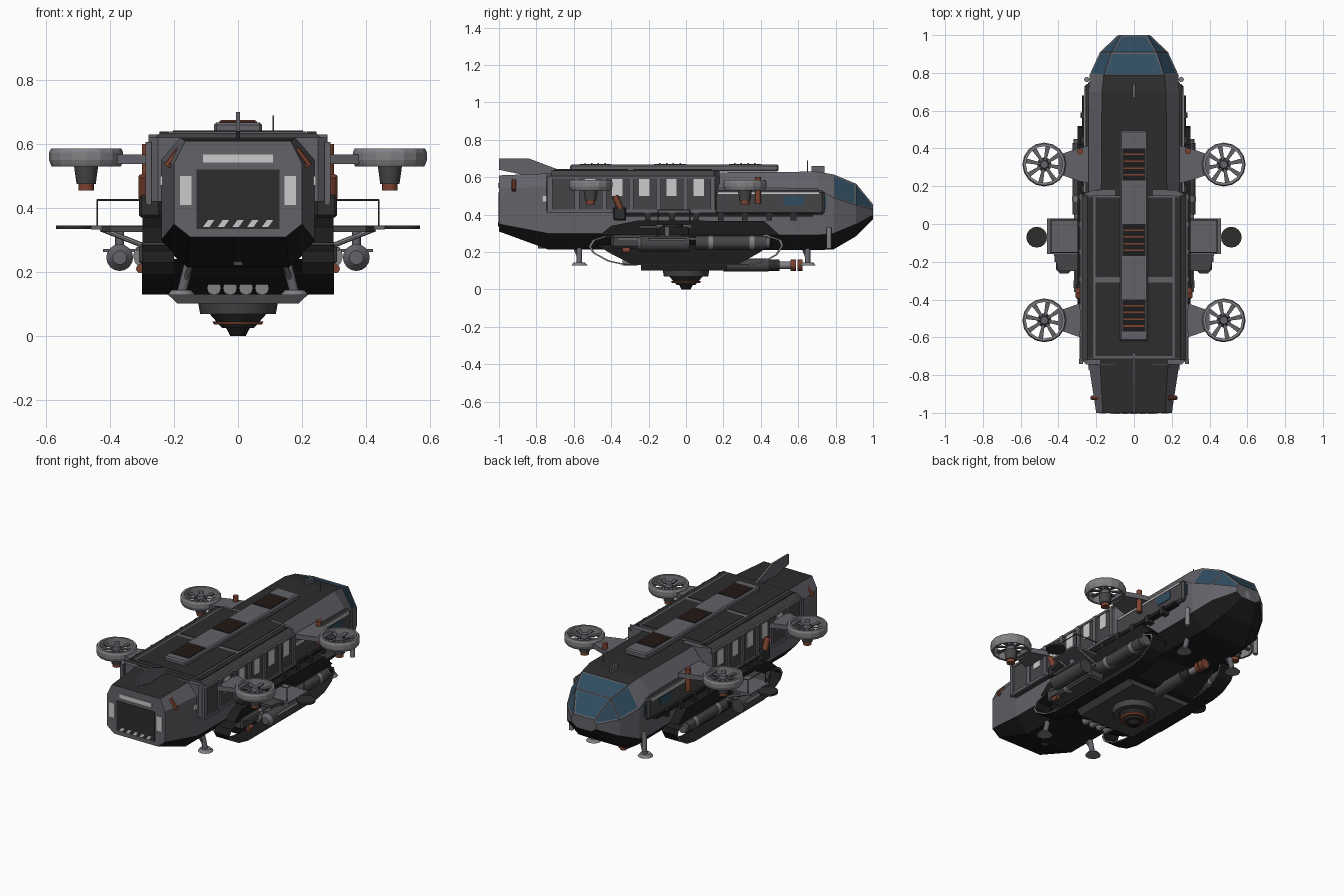
import bpy, bmesh, math
from mathutils import Matrix, Vector

cube = bpy.data.objects.get("Cube")
if cube:
    bpy.data.objects.remove(cube)


def material(name, r, g, b):
    m = bpy.data.materials.new(name)
    m.use_nodes = True
    m.diffuse_color = (r, g, b, 1)
    m.node_tree.nodes["Principled BSDF"].inputs["Base Color"].default_value = (r, g, b, 1)
    return m


GREY = material("hull grey", .125, .122, .14)
DARK = material("dark grey", .06, .06, .064)
COAL = material("charcoal", .026, .026, .026)
BLACK = material("black", .012, .012, .012)
LIGHT = material("pale panel", .6, .6, .6)
STEEL = material("steel", .22, .22, .235)
GLASS = material("blue glass", .03, .075, .12)
RUST = material("rust", .2, .055, .03)


def finish(name, bm, mats, mirror=False, smooth=False):
    bmesh.ops.recalc_face_normals(bm, faces=bm.faces)
    me = bpy.data.meshes.new(name)
    bm.to_mesh(me)
    bm.free()
    for m in mats:
        me.materials.append(m)
    ob = bpy.data.objects.new(name, me)
    bpy.context.collection.objects.link(ob)
    if mirror:
        ob.modifiers.new("Mirror", 'MIRROR').use_mirror_merge = False
    if smooth:
        bpy.ops.object.select_all(action='DESELECT')
        ob.select_set(True)
        bpy.context.view_layer.objects.active = ob
        bpy.ops.object.shade_smooth_by_angle(angle=math.radians(35))
    return ob


def box(name, mat, x, y, z, mirror=True, bevel=0):
    bm = bmesh.new()
    bmesh.ops.create_cube(bm, size=1)
    for v in bm.verts:
        v.co = [(a + b) / 2 + c * (b - a) for (a, b), c in zip((x, y, z), v.co)]
    if bevel:
        bmesh.ops.bevel(bm, geom=bm.edges[:], offset=bevel, segments=1, affect='EDGES')
    return finish(name, bm, [mat], mirror)


def prism(name, mat, pts, axis, a, b, mirror=True):
    """Extrude a 2D outline along the named axis."""
    def place(p, t):
        return {'x': (t, *p), 'y': (p[0], t, p[1]), 'z': (*p, t)}[axis]
    bm = bmesh.new()
    lo, hi = ([bm.verts.new(place(p, t)) for p in pts] for t in (a, b))
    bm.faces.new(lo)
    bm.faces.new(hi)
    for i in range(len(pts)):
        j = (i + 1) % len(pts)
        bm.faces.new((lo[i], lo[j], hi[j], hi[i]))
    return finish(name, bm, [mat], mirror)


def rod(name, mat, p, q, r, r2=None, sides=12, mirror=True):
    p, q = Vector(p), Vector(q)
    turn = (q - p).to_track_quat('Z', 'Y').to_matrix().to_4x4()
    bm = bmesh.new()
    bmesh.ops.create_cone(bm, cap_ends=True, segments=sides, radius1=r,
                          radius2=r if r2 is None else r2, depth=(q - p).length,
                          matrix=Matrix.Translation((p + q) / 2) @ turn)
    return finish(name, bm, [mat], mirror, smooth=True)


# Fuselage: y, roof half width, side half width, belly half width, four heights
sections = [(-1, .165, .2, .15, .61, .54, .35, .31), (-.74, .18, .24, .16, .62, .55, .3, .215),
            (.7, .17, .24, .16, .63, .54, .29, .21), (.79, .16, .235, .15, .615, .49, .3, .215),
            (.91, .12, .18, .1, .565, .45, .35, .285), (1, .07, .085, .05, .455, .43, .4, .375)]
bm = bmesh.new()
rings = []
for y, wt, ws, wb, zt, zs, zl, zb in sections:
    half = [(wt, zt), (ws, zs), (ws, zl), (wb, zb)]
    ring = half + [(-x, z) for x, z in reversed(half)]
    rings.append([bm.verts.new((x, y, z)) for x, z in ring])
for a, b in zip(rings, rings[1:]):
    for i in range(8):
        bm.faces.new((a[i], a[i - 1], b[i - 1], b[i]))
bm.faces.new(rings[0])
bm.faces.new(rings[-1])
bmesh.ops.recalc_face_normals(bm, faces=bm.faces)
panes = []
for f in bm.faces:
    c = f.calc_center_median()
    if f.normal.z < -.25:
        f.material_index = 2
    elif c.y > .79 and f.normal.z > .1:
        panes.append(f)
    elif f.normal.z > .9:
        f.material_index = 1
bmesh.ops.inset_individual(bm, faces=panes, thickness=.011, depth=-.003)
for f in panes:
    f.material_index = 3
finish("fuselage", bm, [GREY, COAL, BLACK, GLASS])
rod("nose_sensor", STEEL, (0, .98, .41), (0, 1, .41), .035, .025, mirror=False)

# Tail ramp with lamps and slanted warning stripes
box("tail_ramp", COAL, (-.13, .13), (-1, -.995), (.335, .52), False).location.y = -.003
box("tail_top_lamp", LIGHT, (-.11, .11), (-1.004, -.998), (.543, .568), False)
box("tail_side_lamp", LIGHT, (.145, .182), (-1.004, -.998), (.41, .5))
for i in range(5):
    x = -.11 + i * .046
    prism("warning_stripe", LIGHT, [(x, .34), (x + .02, .34), (x + .036, .362), (x + .016, .362)],
          'y', -1.005, -1.001, False)
prism("tail_fin", GREY, [(-1, .64), (-1, .7), (-.84, .7), (-.68, .64), (-.7, .615), (-.88, .615)],
      'x', -.006, .006, False)
rod("tail_bracket", RUST, (.18, -.92, .585), (.222, -.92, .53), .012, sides=8)

# Upper cargo module with ribs and side windows
prism("cargo_module", DARK, [(-.28, .42), (.28, .42), (.28, .6), (.245, .635), (-.245, .635), (-.28, .6)],
      'y', -.72, .15, False)
prism("module_tail_wedge", GREY, [(.1, -.72), (.28, -.72), (.25, -.745), (.1, -.745)], 'z', .42, .62)
prism("module_front_wedge", GREY, [(.1, .15), (.28, .15), (.22, .18), (.1, .18)], 'z', .42, .63)
box("module_roof_frame", GREY, (-.215, .215), (-.71, .15), (.63, .64), False)
box("module_roof_edge", COAL, (.216, .245), (-.71, .14), (.632, .639))
for y0, y1 in ((-.7, -.31), (-.28, .14)):
    box("roof_panel", COAL, (-.203, .203), (y0, y1), (.638, .643), False)
box("module_sill", GREY, (.27, .288), (-.74, .16), (.41, .428))
box("module_cornice", GREY, (.27, .286), (-.74, .16), (.592, .606))
for i in range(7):
    y = -.74 + i * .145
    box("module_rib", GREY, (.27, .29), (y, y + .025), (.42, .606))
for y in (-.515, -.37, -.225, -.08, .065):
    box("module_window", LIGHT, (.278, .284), (y - .025, y + .03), (.5, .59))

# Roof spine with vent grilles
box("roof_spine", GREY, (-.075, .075), (-.62, .495), (.63, .668), False, .008)
for y in (-.485, -.085, .315):
    box("roof_vent", BLACK, (-.06, .06), (y - .085, y + .085), (.664, .671), False)
    for k in range(4):
        s = y - .055 + k * .036
        box("vent_slat", RUST, (-.055, .055), (s - .004, s + .004), (.668, .675), False)
box("roof_beacon", GREY, (-.007, .007), (.67, .74), (.62, .66), False)
rod("antenna", STEEL, (.11, .65, .6), (.11, .65, .69), .003, sides=6, mirror=False)

# Forward side bays, pale stripes and side windows
box("side_bay", DARK, (.2, .262), (.15, .74), (.4, .53), bevel=.012)
box("bay_window", GLASS, (.258, .266), (.52, .63), (.45, .5))
box("cabin_window", GLASS, (.237, .244), (.67, .75), (.43, .5))
box("side_stripe", LIGHT, (.258, .265), (.17, .71), (.51, .522))
box("tail_stripe", LIGHT, (.2, .244), (-.77, -.745), (.47, .5))
box("side_rail", BLACK, (.24, .275), (-.38, .68), (.39, .41))
for i in range(8):
    box("rail_bracket", COAL, (.24, .283), (-.35 + i * .13, -.32 + i * .13), (.37, .415))
prism("sponson", BLACK, [(-.46, .29), (-.4, .34), (-.25, .37), (.42, .365), (.5, .29)], 'x', .2, .298)
box("equipment_box", COAL, (.24, .31), (-.39, -.32), (.37, .44), bevel=.008)
rod("rust_pipe", RUST, (.285, .385, .46), (.285, .385, .6), .016)
rod("rear_pipe", RUST, (.295, -.35, .43), (.295, -.38, .5), .016)
rod("nose_strut", STEEL, (.25, .765, .22), (.25, .765, .33), .014)

# Ducted rotors on tapered arms
for ry in (-.51, .315):
    arm = [(.24, ry - .1), (.3, ry - .085), (.4, ry - .05), (.4, ry + .05), (.3, ry + .085), (.24, ry + .1)]
    prism("rotor_arm", GREY, arm, 'z', .538, .568)
    bm = bmesh.new()
    loops = []
    for r, z in ((.112, .538), (.116, .55), (.116, .573), (.11, .586), (.097, .586), (.097, .532), (.108, .53)):
        loops.append([bm.verts.new((.475 + r * math.cos(i * math.pi / 8), ry + r * math.sin(i * math.pi / 8), z))
                      for i in range(16)])
    for k, a in enumerate(loops):
        b = loops[(k + 1) % len(loops)]
        for i in range(16):
            bm.faces.new((a[i - 1], a[i], b[i], b[i - 1]))
    finish("rotor_duct", bm, [STEEL], True)
    for i in range(8):
        t = i * math.pi / 4 + .2
        c, s = math.cos(t), math.sin(t)
        blade = [(.475 + u * c - v * s, ry + u * s + v * c)
                 for u, v in ((.01, -.006), (.1, -.013), (.1, .013), (.01, .006))]
        prism("rotor_blade", GREY, blade, 'z', .556, .562)
    rod("rotor_hub", GREY, (.475, ry, .53), (.475, ry, .582), .03, .02)
    rod("rotor_motor", DARK, (.475, ry, .475), (.475, ry, .532), .03, .038)
    rod("motor_tip", RUST, (.475, ry, .455), (.475, ry, .476), .024)

# Side platforms with railings and pods
box("platform", GREY, (.28, .46), (-.16, .03), (.333, .346))
prism("platform_wedge", DARK, [(.28, -.25), (.4, -.25), (.425, -.16), (.28, -.16)], 'z', .325, .343)
rod("platform_pad", COAL, (.515, -.07, .334), (.515, -.07, .346), .055, sides=16)
for y in (-.15, .02):
    rod("rail_post", DARK, (.44, y, .34), (.44, y, .427), .003, sides=6)
    rod("rail_bar", DARK, (.29, y, .425), (.44, y, .425), .003, sides=6)
    rod("platform_strut", STEEL, (.29, y, .28), (.43, y, .335), .008, sides=8)
rod("rail_top", DARK, (.44, -.15, .425), (.44, .02, .425), .003, sides=6)
rod("platform_pod", DARK, (.37, -.24, .245), (.37, .02, .245), .042, sides=16)
rod("pod_nose", GREY, (.37, -.24, .245), (.37, -.262, .245), .042, .022, sides=16)
box("pod_cap", GREY, (.32, .422), (-.2, 0), (.262, .272))
rod("pod_hanger", GREY, (.37, -.1, .27), (.37, -.1, .335), .014)

# Thin track belts: black tread, pale rims
belt = [(-.52, .23), (-.5, .265), (-.44, .285), (.44, .29), (.51, .265), (.52, .235), (.49, .185),
        (.42, .145), (.34, .13), (-.33, .13), (-.42, .15), (-.5, .195)]
bm = bmesh.new()
strips = []
for x, k in ((.2, 1), (.3, 1), (.3, .975), (.2, .975)):
    strips.append([bm.verts.new((x, y * k, .21 + (z - .21) * (k - (k < 1) * .05))) for y, z in belt])
for k, a in enumerate(strips):
    b = strips[(k + 1) % 4]
    for i in range(len(belt)):
        f = bm.faces.new((a[i - 1], a[i], b[i], b[i - 1]))
        f.material_index = k % 2
finish("track_belt", bm, [BLACK, STEEL], True)

# Machinery beside and inside the belts
box("gearbox", DARK, (.2, .31), (-.4, -.02), (.22, .29), bevel=.012)
box("gearbox_rail", GREY, (.2, .318), (-.36, .05), (.265, .278))
rod("side_tank", DARK, (.29, .05, .25), (.29, .43, .25), .036)
rod("tank_front", GREY, (.29, .42, .25), (.29, .45, .25), .03)
for y in (-.24, .12, .34):
    rod("tank_band", STEEL, (.288, y, .25), (.288, y + .025, .25), .04)
rod("side_exhaust", RUST, (.305, -.34, .21), (.305, -.3, .21), .014)

# Belly, turret and forward gun
prism("belly", BLACK, [(-.48, .24), (-.4, .19), (-.28, .13), (.27, .13), (.38, .19), (.46, .24)],
      'x', -.21, .21, False)
prism("belly_plate", DARK, [(-.22, .13), (.22, .13), (.19, .102), (-.19, .102)], 'y', -.24, .22, False)
for x in (.025, .075):
    rod("belly_cylinder", STEEL, (x, -.34, .15), (x, -.26, .15), .022)
rod("turret_ring", DARK, (0, 0, .068), (0, 0, .105), .118, .125, 24, False)
rod("turret_dome", COAL, (0, 0, .025), (0, 0, .07), .05, .09, 16, False)
rod("turret_band", RUST, (0, 0, .035), (0, 0, .045), .075, .08, 16, False)
rod("turret_tip", BLACK, (0, 0, 0), (0, 0, .03), .024, .04, 12, False)
rod("gun_body", DARK, (0, .2, .13), (0, .44, .13), .035, mirror=False)
rod("gun_barrel", STEEL, (0, .42, .13), (0, .58, .13), .02, mirror=False)
rod("gun_collar", COAL, (0, .44, .13), (0, .5, .13), .03, mirror=False)
for y in (.56, .595):
    rod("gun_muzzle", RUST, (0, y, .13), (0, y + .028, .13), .03, mirror=False)

# Landing legs
for y in (-.57, .65):
    rod("landing_leg", GREY, (.15, y, .24), (.175, y, .14), .015)
    rod("landing_brace", DARK, (.14, y - .03, .235), (.172, y, .16), .008)
    rod("landing_foot", STEEL, (.177, y, .128), (.177, y, .144), .044, .03)
box("rear_hatch", DARK, (-.014, .014), (-.79, -.75), (.22, .245), False)
